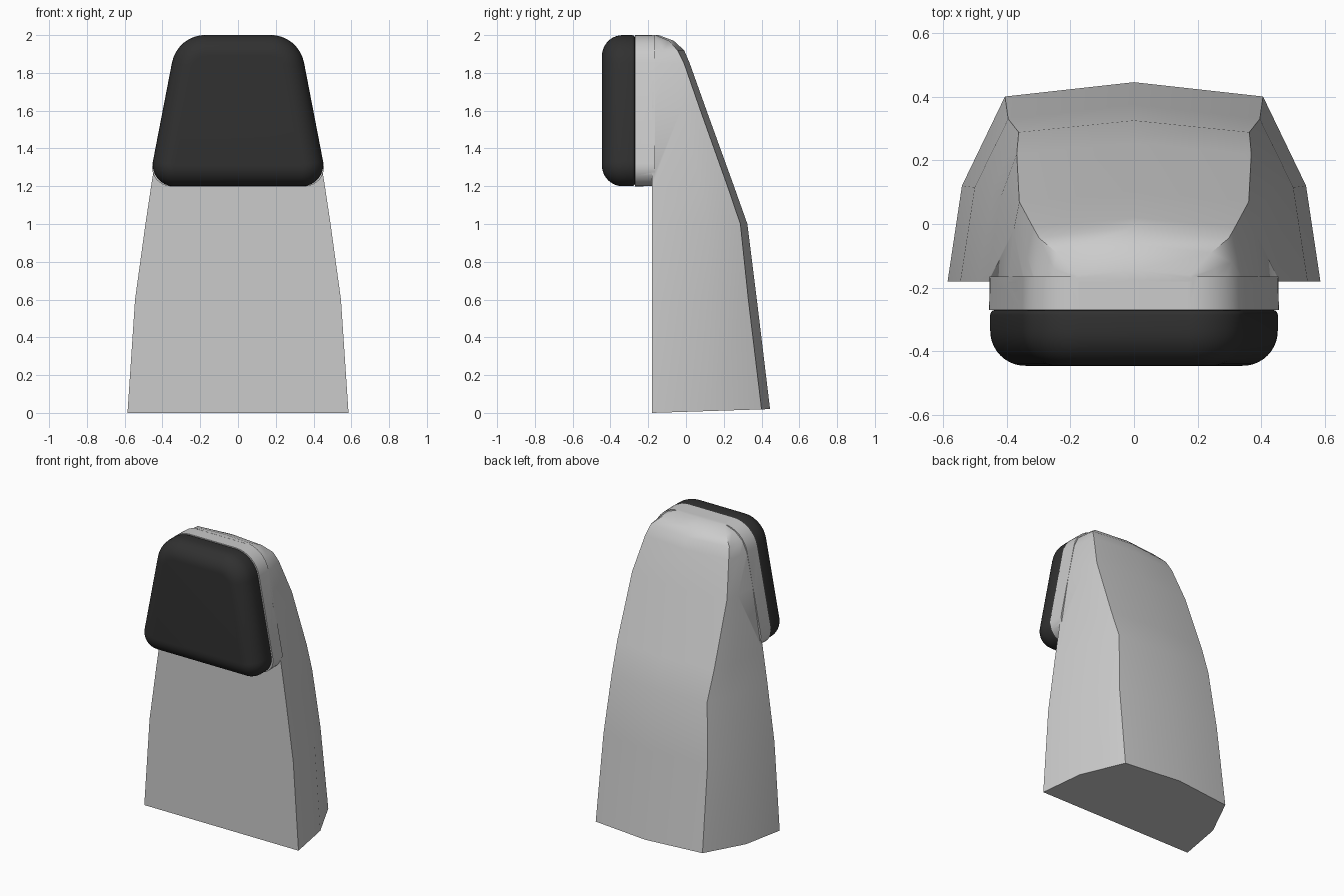
import bpy, bmesh, math
from mathutils import Vector

if "Cube" in bpy.data.objects:
    bpy.data.objects.remove(bpy.data.objects["Cube"])


def loft(name, rings):
    # skin a list of equal-length closed rings and cap both ends
    bm = bmesh.new()
    vs = [[bm.verts.new(p) for p in r] for r in rings]
    n = len(rings[0])
    for a, b in zip(vs, vs[1:]):
        for i in range(n):
            j = (i + 1) % n
            bm.faces.new((a[i], a[j], b[j], b[i]))
    bm.faces.new(vs[0])
    bm.faces.new(vs[-1])
    bmesh.ops.recalc_face_normals(bm, faces=bm.faces)
    me = bpy.data.meshes.new(name)
    bm.to_mesh(me)
    bm.free()
    ob = bpy.data.objects.new(name, me)
    bpy.context.collection.objects.link(ob)
    return ob


def select(ob):
    bpy.ops.object.select_all(action='DESELECT')
    ob.select_set(True)
    bpy.context.view_layer.objects.active = ob


def outline(y, d=0.0, rb=0.112, rt=0.18, steps=8):
    # rounded trapezoid in the xz plane, inset by d
    def hw(z):
        return 0.475 - 0.193 * (z - 1.2) - 1.018 * d
    zb, zt = 1.2 + d, 2.0 - d
    corners = [(Vector((hw(zb), zb)), rb), (Vector((hw(zt), zt)), rt),
               (Vector((-hw(zt), zt)), rt), (Vector((-hw(zb), zb)), rb)]
    pts = []
    for i, (c, r) in enumerate(corners):
        r = max(r - d, 0.012)
        u = (corners[i - 1][0] - c).normalized()
        v = (corners[(i + 1) % 4][0] - c).normalized()
        half = u.angle(v) / 2
        t = r / math.tan(half)
        centre = c + (u + v).normalized() * (r / math.sin(half))
        a, b = c + u * t - centre, c + v * t - centre
        a0 = math.atan2(a.y, a.x)
        da = (math.atan2(b.y, b.x) - a0) % (2 * math.pi)
        for k in range(steps + 1):
            w = a0 + da * k / steps
            pts.append((centre.x + r * math.cos(w), y, centre.y + r * math.sin(w)))
    return pts


# shell: z, front half width, side bend (x, y), back ridge (x, y), back centre y
FRONT = -0.18
sections = [
    (0.00, 0.585, 0.540, 0.120, 0.405, 0.400, 0.445),
    (0.60, 0.545, 0.500, 0.115, 0.395, 0.330, 0.375),
    (1.00, 0.490, 0.440, 0.120, 0.362, 0.288, 0.325),
    (1.20, 0.460, 0.420, 0.080, 0.368, 0.220, 0.254),
    (1.62, 0.394, 0.378, -0.02, 0.360, 0.070, 0.102),
    (1.85, 0.348, 0.335, -0.10, 0.317, -0.01, 0.020),
    (1.92, 0.315, 0.307, -0.12, 0.297, -0.045, -0.01),
    (1.97, 0.260, 0.252, -0.14, 0.242, -0.09, -0.065),
    (2.00, 0.180, 0.179, -0.17, 0.178, -0.16, -0.145),
]
rings = []
for z, wf, wm, ym, wb, yb, yc in sections:
    right = [(wf, FRONT), (wm, ym), (wb, yb)]
    ring = right + [(0, yc)] + [(-x, y) for x, y in reversed(right)]
    lift = 0.02 if z == 0 else 0
    rings.append([(x, y, z + lift * (y - FRONT) / 0.62) for x, y in ring])
shell = loft("back_shell", rings)

# raised mounting lip behind the pad, merged into the shell
lip = loft("pad_lip", [outline(-0.27, -0.001, 0.1), outline(-0.165, 0.001, 0.1)])
mod = shell.modifiers.new("join_lip", 'BOOLEAN')
mod.operation = 'UNION'
mod.solver = 'EXACT'
mod.object = lip
select(shell)
bpy.ops.object.modifier_apply(modifier=mod.name)
bpy.data.objects.remove(lip)

# dark front pad with a large front rounding and a small rear one
R, r = 0.11, 0.015
pad_rings = []
for k in range(4):
    a = math.pi / 2 * k / 3
    pad_rings.append(outline(-0.27 - r * (1 - math.cos(a)), r * (1 - math.sin(a))))
for k in range(11):
    a = math.pi / 2 * k / 10
    pad_rings.append(outline(-0.445 + R * (1 - math.sin(a)), R * (1 - math.cos(a))))
pad = loft("front_pad", pad_rings)
mat = bpy.data.materials.new("dark_pad")
mat.diffuse_color = (0.03, 0.03, 0.03, 1)
mat.use_nodes = True
mat.node_tree.nodes["Principled BSDF"].inputs["Base Color"].default_value = mat.diffuse_color
pad.data.materials.append(mat)

for ob in (shell, pad):
    select(ob)
    bpy.ops.object.shade_smooth_by_angle(angle=math.radians(30))
